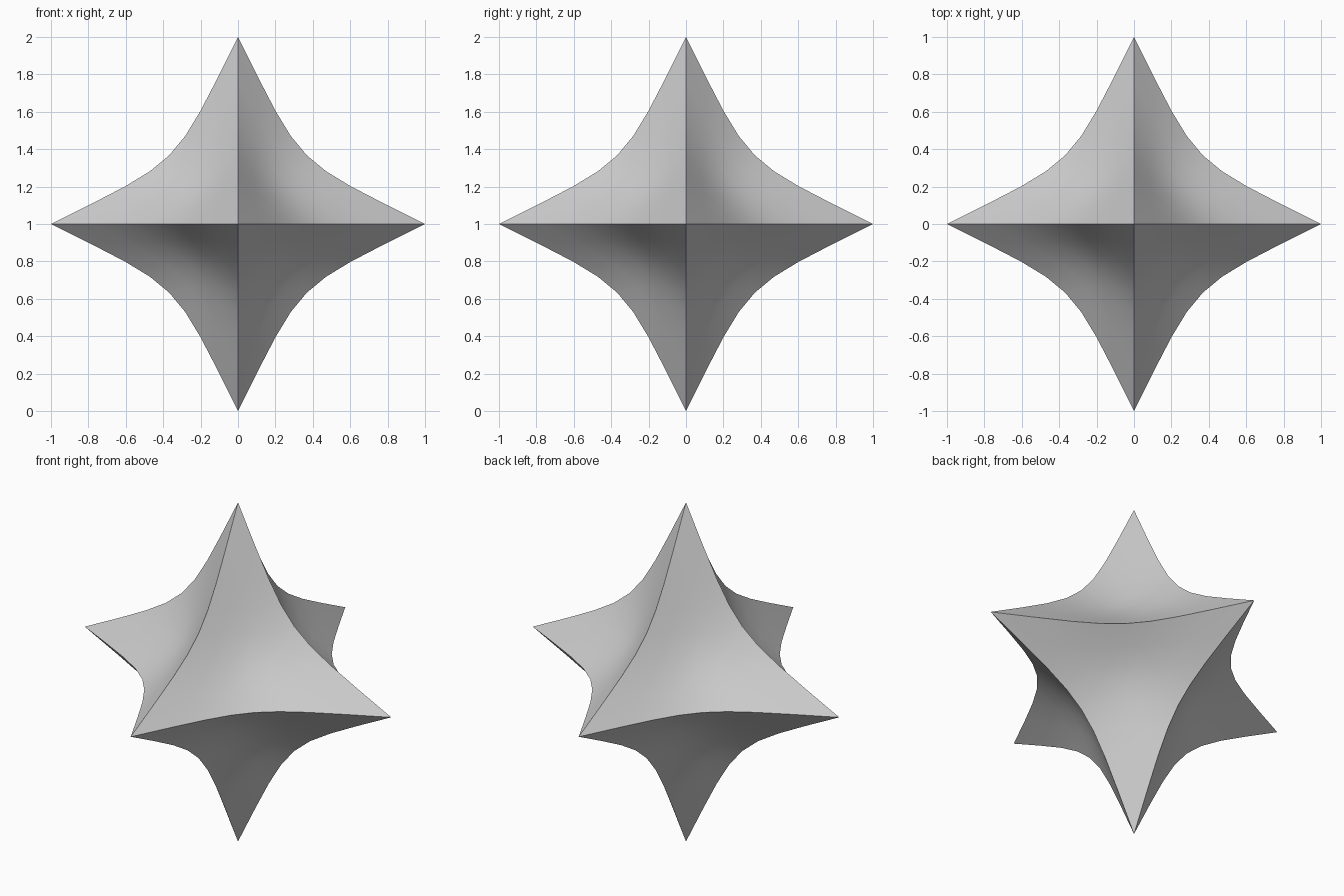
import bpy
import bmesh
from mathutils import Vector

cube = bpy.data.objects.get("Cube")
if cube:
    bpy.data.objects.remove(cube, do_unlink=True)

CUTS = 7      # gives eight segments along every ridge
EPS = 1e-4

# Plain grey material
grey = bpy.data.materials.new("plain_grey")
grey.use_nodes = True
colour = (0.6, 0.6, 0.6, 1.0)
grey.diffuse_color = colour
grey.node_tree.nodes["Principled BSDF"].inputs["Base Color"].default_value = colour

# Octahedron: six tips joined by eight triangular faces
bm = bmesh.new()
tips = {}
for axis in range(3):
    for side in (-1, 1):
        point = Vector((0, 0, 0))
        point[axis] = side
        tips[axis, side] = bm.verts.new(point)
for sx in (-1, 1):
    for sy in (-1, 1):
        for sz in (-1, 1):
            corners = [tips[0, sx], tips[1, sy], tips[2, sz]]
            if sx * sy * sz < 0:
                corners.reverse()
            bm.faces.new(corners)

# Divide each face evenly
bmesh.ops.subdivide_edges(bm, edges=bm.edges[:], cuts=CUTS, use_grid_fill=True)
bmesh.ops.triangulate(bm, faces=[f for f in bm.faces if len(f.verts) > 3])

# Smooth faces, with crisp ridges where edges lie in a main plane
for face in bm.faces:
    face.smooth = True
for edge in bm.edges:
    a, b = (v.co for v in edge.verts)
    edge.smooth = not any(abs(a[i]) < EPS and abs(b[i]) < EPS for i in range(3))

# Pull everything but the tips inwards to make the hollow faces
for vert in bm.verts:
    length = vert.co.length
    hollow = (1 + length * length) / 2
    vert.co *= 0.65 * hollow + 0.35 * length
    vert.co.z += 1

bm.normal_update()
mesh = bpy.data.meshes.new("six_pointed_star")
bm.to_mesh(mesh)
bm.free()
mesh.materials.append(grey)
star = bpy.data.objects.new("six_pointed_star", mesh)
bpy.context.collection.objects.link(star)
